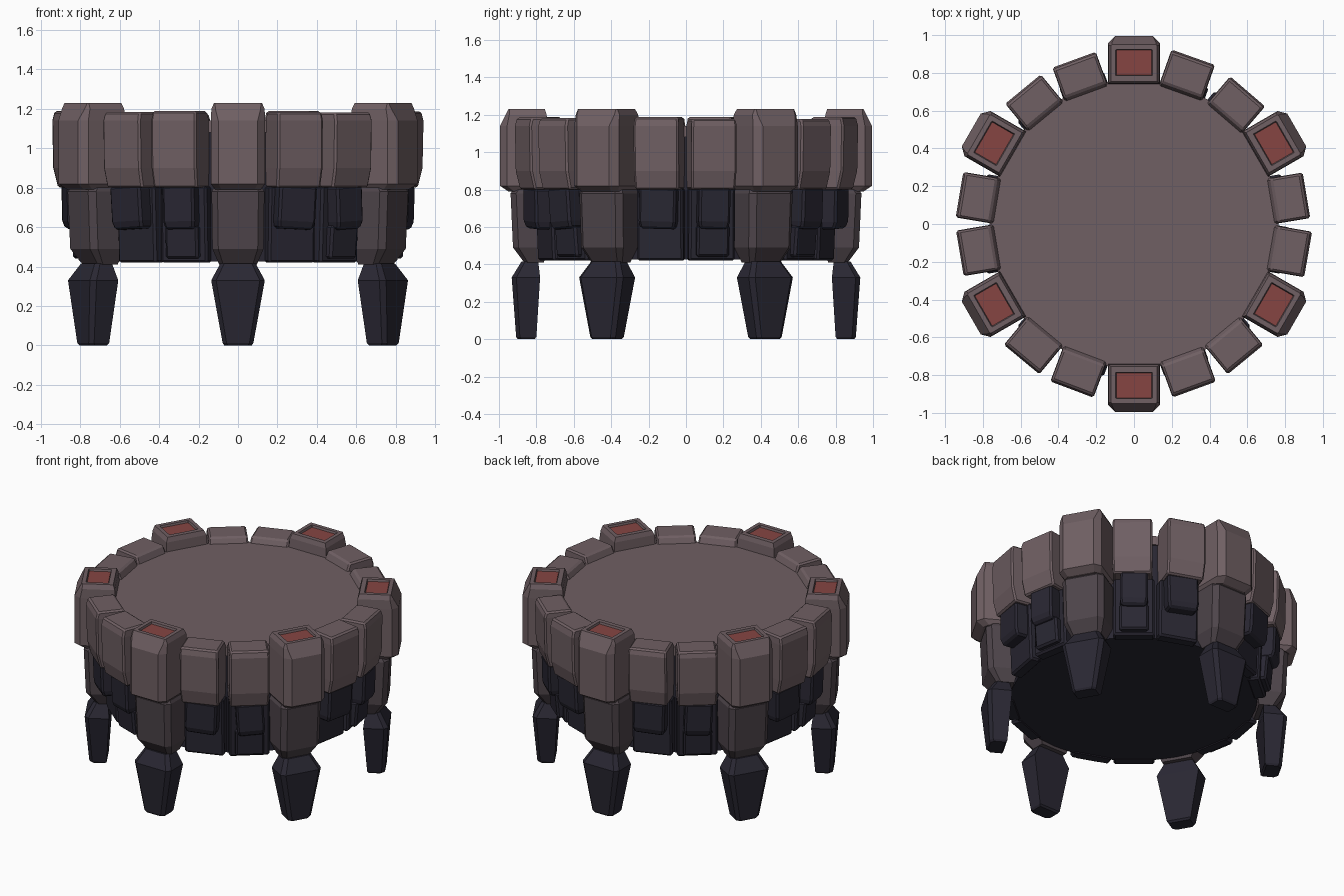
import bpy, bmesh, math, random
from mathutils import Matrix, Vector

if "Cube" in bpy.data.objects:
    bpy.data.objects.remove(bpy.data.objects["Cube"])

random.seed(4)


def material(name, rgb):
    m = bpy.data.materials.new(name)
    m.diffuse_color = (*rgb, 1)
    m.use_nodes = True
    m.node_tree.nodes["Principled BSDF"].inputs["Base Color"].default_value = m.diffuse_color
    return m


STONE = material("stone", (0.16, 0.115, 0.125))
SHADE = material("shaded_stone", (0.075, 0.058, 0.068))
DARK = material("dark_base", (0.022, 0.02, 0.032))
RED = material("red_inlay", (0.24, 0.06, 0.055))


def finish(bm, name, mat, bevel=0.0):
    bmesh.ops.recalc_face_normals(bm, faces=bm.faces)
    me = bpy.data.meshes.new(name)
    bm.to_mesh(me)
    bm.free()
    me.materials.append(mat)
    ob = bpy.data.objects.new(name, me)
    bpy.context.collection.objects.link(ob)
    if bevel:
        mod = ob.modifiers.new("edge_bevel", 'BEVEL')
        mod.width = bevel
        mod.segments = 1
        mod.limit_method = 'ANGLE'
        mod.angle_limit = math.radians(35)
    return ob


# Stack of rings (z, inner radius, outer radius, half width, outer corner cut),
# turned about z so that the radial direction points along "deg"
def loft(name, rings, deg, mat, bevel=0.0, twist=0.0):
    bm = bmesh.new()
    rot = Matrix.Rotation(math.radians(deg), 4, 'Z')
    zs = [r[0] for r in rings]
    mid = Vector(((rings[0][1] + rings[0][2]) / 2, 0, (min(zs) + max(zs)) / 2))
    lean = Matrix.Translation(mid) @ Matrix.Rotation(math.radians(twist), 4, 'X') @ Matrix.Translation(-mid)
    prev = None
    for i, (z, a, b, w, c) in enumerate(rings):
        pts = [(a, -w), (b, -w), (b, w), (a, w)]
        if c:
            pts = [(a, -w), (b - c, -w), (b, c - w), (b, w - c), (b - c, w), (a, w)]
        ring = [bm.verts.new(rot @ lean @ Vector((x, y, z))) for x, y in pts]
        n = len(ring)
        if prev:
            for k in range(n):
                bm.faces.new((prev[k], prev[(k + 1) % n], ring[(k + 1) % n], ring[k]))
        if i in (0, len(rings) - 1):
            bm.faces.new(ring)
        prev = ring
    return finish(bm, name, mat, bevel)


def disc(name, r, z0, z1, mat):
    bm = bmesh.new()
    bmesh.ops.create_cone(bm, cap_ends=True, segments=36, radius1=r, radius2=r, depth=z1 - z0,
                          matrix=Matrix.Translation((0, 0, (z0 + z1) / 2)))
    return finish(bm, name, mat)


# Platform floor and the drum beneath it
disc("platform_floor", 0.765, 1.08, 1.14, STONE)
disc("base_drum", 0.755, 0.425, 1.08, DARK)

# Six pillars with capped heads, inlays and tapered feet
for i in range(6):
    d = 30 + 60 * i
    loft(f"pillar_head_{i}", [
        (0.79, 0.74, 0.95, 0.115, 0.03),
        (0.82, 0.74, 0.995, 0.138, 0.038),
        (1.14, 0.74, 0.995, 0.138, 0.038),
        (1.20, 0.745, 0.965, 0.135, 0.02),
        (1.23, 0.755, 0.95, 0.122, 0.006),
        (1.23, 0.785, 0.925, 0.097, 0.004),
        (1.213, 0.79, 0.92, 0.092, 0.004)], d, STONE)
    loft(f"pillar_inlay_{i}", [
        (1.205, 0.79, 0.92, 0.092, 0),
        (1.217, 0.79, 0.92, 0.092, 0)], d, RED)
    loft(f"pillar_shaft_{i}", [
        (0.41, 0.76, 0.865, 0.095, 0.02),
        (0.49, 0.74, 0.925, 0.13, 0.03),
        (0.78, 0.74, 0.938, 0.134, 0.03),
        (0.80, 0.74, 0.925, 0.124, 0.03)], d, SHADE)
    loft(f"foot_{i}", [
        (0.0, 0.81, 0.90, 0.07, 0.02),
        (0.012, 0.80, 0.908, 0.078, 0.02),
        (0.33, 0.78, 0.932, 0.136, 0.025),
        (0.415, 0.79, 0.88, 0.09, 0.02)], d, DARK)

# Twelve rim blocks, with base panels and hanging boxes under them
lower_boxes = {10, 50, 130, 190, 250, 310}
n = 0
for i in range(18):
    d = 10 + 20 * i
    if i % 3 == 1:
        continue
    j = random.uniform(-0.008, 0.008)
    loft(f"rim_block_{n}", [
        (0.80, 0.73, 0.90 + j, 0.118, 0),
        (0.90, 0.73, 0.925 + j, 0.122, 0),
        (1.14, 0.735, 0.93 + j, 0.122, 0),
        (1.182 + j, 0.755, 0.918 + j, 0.118, 0)],
        d + random.uniform(-0.7, 0.7), STONE, 0.01)
    loft(f"base_panel_{n}", [
        (0.42, 0.72, 0.80, 0.125, 0),
        (0.81, 0.72, 0.815, 0.125, 0)], d, DARK, 0.012)
    low = d in lower_boxes
    w = 0.085 if low else 0.1
    loft(f"hanging_box_{n}", [
        (0.59, 0.77, 0.875, w - 0.008, 0),
        (0.63, 0.77, 0.89, w, 0),
        (0.81, 0.77, 0.895, w, 0)],
        d, DARK, 0.012, random.uniform(-4, 4))
    if low:
        loft(f"lower_box_{n}", [
            (0.44, 0.77, 0.835, 0.088, 0),
            (0.61, 0.77, 0.85, 0.088, 0)], d, DARK, 0.012)
    n += 1
